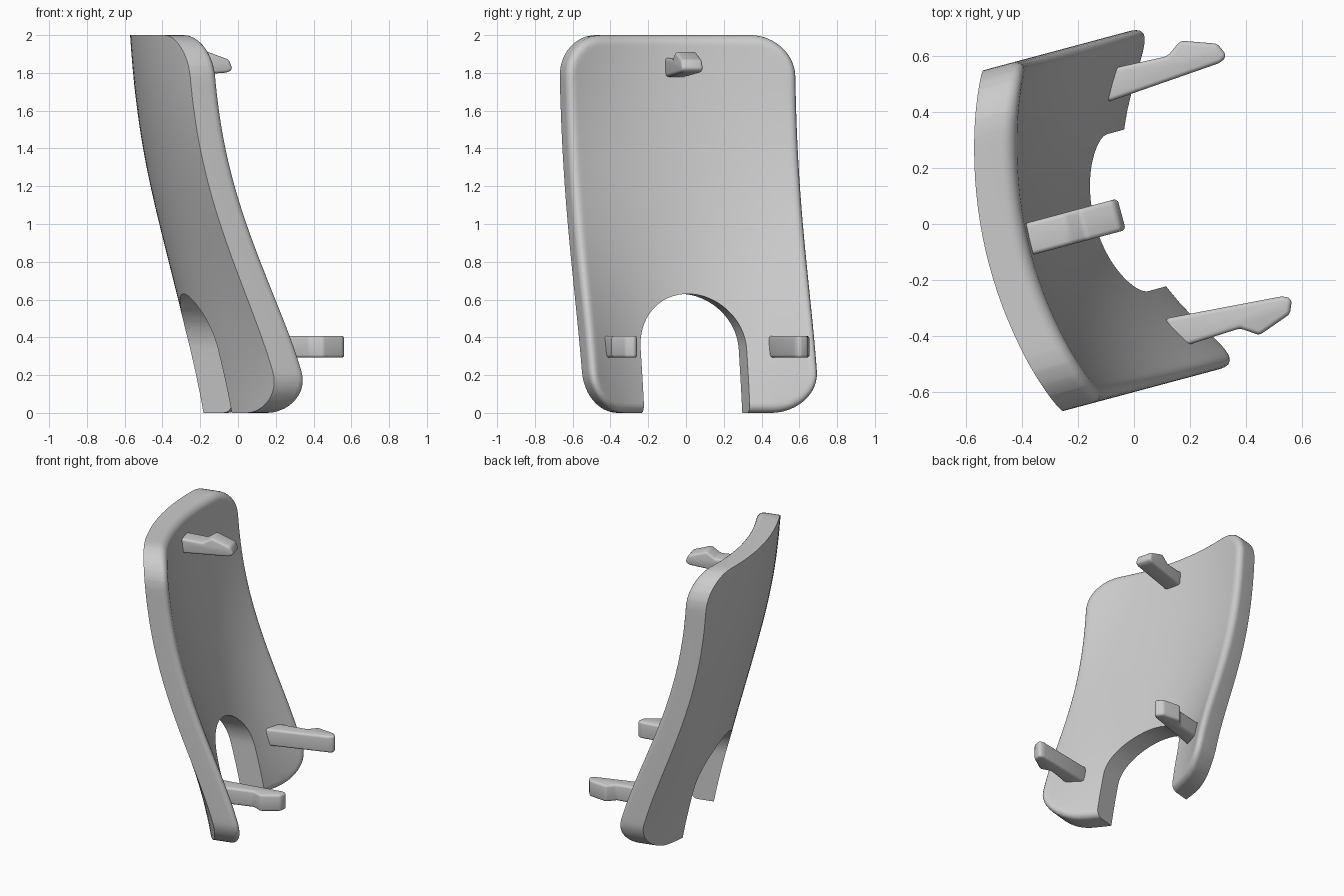
import bpy, bmesh, math
from mathutils import Matrix, Vector

if "Cube" in bpy.data.objects:
    bpy.data.objects.remove(bpy.data.objects["Cube"])

YAW = Matrix.Rotation(math.radians(15), 4, 'Z')
MID = 0.045            # sideways centre of the panel before turning
W, H, T, R = 0.625, 2.0, 0.15, 0.05


def lagrange(points, z):
    total = 0
    for i, (zi, ui) in enumerate(points):
        for j, (zj, _) in enumerate(points):
            if i != j:
                ui *= (z - zj) / (zi - zj)
        total += ui
    return total


def back(w, z):
    """Depth of the back surface: centre line plus crosswise bow."""
    centre = lagrange([(0, -.15), (.63, -.288), (1.3, -.435), (2, -.537)], z)
    bow = lagrange([(0, .235), (.5, .2), (1, .13), (1.5, .107), (2, .125)], z)
    return centre + bow * (w / W) ** 2 + .0175 * z * w


def new_object(name, bm):
    bmesh.ops.recalc_face_normals(bm, faces=bm.faces)
    mesh = bpy.data.meshes.new(name)
    bm.to_mesh(mesh)
    bm.free()
    ob = bpy.data.objects.new(name, mesh)
    bpy.context.collection.objects.link(ob)
    return ob


def loft(name, loops):
    bm = bmesh.new()
    rings = [[bm.verts.new(p) for p in loop] for loop in loops]
    n = len(rings[0])
    for a, b in zip(rings, rings[1:]):
        for i in range(n):
            bm.faces.new((a[i], a[(i + 1) % n], b[(i + 1) % n], b[i]))
    bm.faces.new(rings[0])
    bm.faces.new(rings[-1])
    return new_object(name, bm)


def apply(ob, mod):
    bpy.context.view_layer.objects.active = ob
    bpy.ops.object.modifier_apply(modifier=mod.name)


def smooth(ob, angle):
    bpy.ops.object.select_all(action='DESELECT')
    ob.select_set(True)
    bpy.context.view_layer.objects.active = ob
    bpy.ops.object.shade_smooth_by_angle(angle=math.radians(angle))


def rounded_rect(d, inset):
    rad = .22 - inset
    pts = []
    for k, (sx, sz) in enumerate([(1, 1), (-1, 1), (-1, -1), (1, -1)]):
        for i in range(13):
            a = math.pi / 2 * (k + i / 12)
            pts.append((d, sx * (W - .22) + rad * math.cos(a),
                        H / 2 + sz * (H / 2 - .22) + rad * math.sin(a)))
    return pts


# Panel: flat plate with a rounded front rim
arcs = [math.pi / 2 * i / 6 for i in range(7)]
panel = loft("curved_panel", [rounded_rect(0, 0)] + [
    rounded_rect(T - R + R * math.sin(a), R * (1 - math.cos(a))) for a in arcs])

# Arch opening at the bottom
arch = [(-.29, -.2), (.29, -.2)] + [
    (.29 * math.cos(math.pi * i / 32), .34 + .29 * math.sin(math.pi * i / 32))
    for i in range(33)]
cutter = loft("arch_cutter", [[(d, w, z) for w, z in arch] for d in (-.1, .3)])
cutter.hide_render = True
mod = panel.modifiers.new("arch", 'BOOLEAN')
mod.operation, mod.object, mod.solver = 'DIFFERENCE', cutter, 'EXACT'
apply(panel, mod)
bpy.data.objects.remove(cutter)

# Slice the plate into a grid, then bend it to the double curve
bm = bmesh.new()
bm.from_mesh(panel.data)
slices = [(Vector((0, -.612 + .051 * i, 0)), Vector((0, 1, 0))) for i in range(25)]
slices += [(Vector((0, 0, .051 * i)), Vector((0, 0, 1))) for i in range(1, 40)]
for co, no in slices:
    bmesh.ops.bisect_plane(bm, geom=bm.verts[:] + bm.edges[:] + bm.faces[:],
                           plane_co=co, plane_no=no, dist=1e-5)
for v in bm.verts:
    d, w, z = v.co
    fw = (back(w + .01, z) - back(w - .01, z)) / .02
    fz = (back(w, z + .01) - back(w, z - .01)) / .02
    v.co = (back(w, z) + d * math.sqrt(1 + fw * fw + fz * fz), w + MID, z)
bmesh.ops.transform(bm, matrix=YAW, verts=bm.verts)
bmesh.ops.recalc_face_normals(bm, faces=bm.faces)
bm.to_mesh(panel.data)
bm.free()
smooth(panel, 35)

# Hooked clips: one profile, three placements
HOOK = [(.02, .40), (.45, .432), (.476, .45), (.455, .50), (.33, .545),
        (.27, .503), (.02, .515)]


def clip(name, place):
    ob = loft(name, [[place(s, h, t) for s, h in HOOK] for t in (-.058, .058)])
    mod = ob.modifiers.new("round", 'BEVEL')
    mod.width, mod.segments = .018, 4
    mod.limit_method, mod.angle_limit = 'ANGLE', math.radians(20)
    apply(ob, mod)
    ob.data.transform(YAW)
    smooth(ob, 40)


for side, label in ((-1, "right"), (1, "left")):
    clip("lower_clip_" + label, lambda s, h, t: (s, MID + side * h, .35 + t))
clip("upper_clip", lambda s, h, t: (s - .505, MID + t, h + 1.37))
